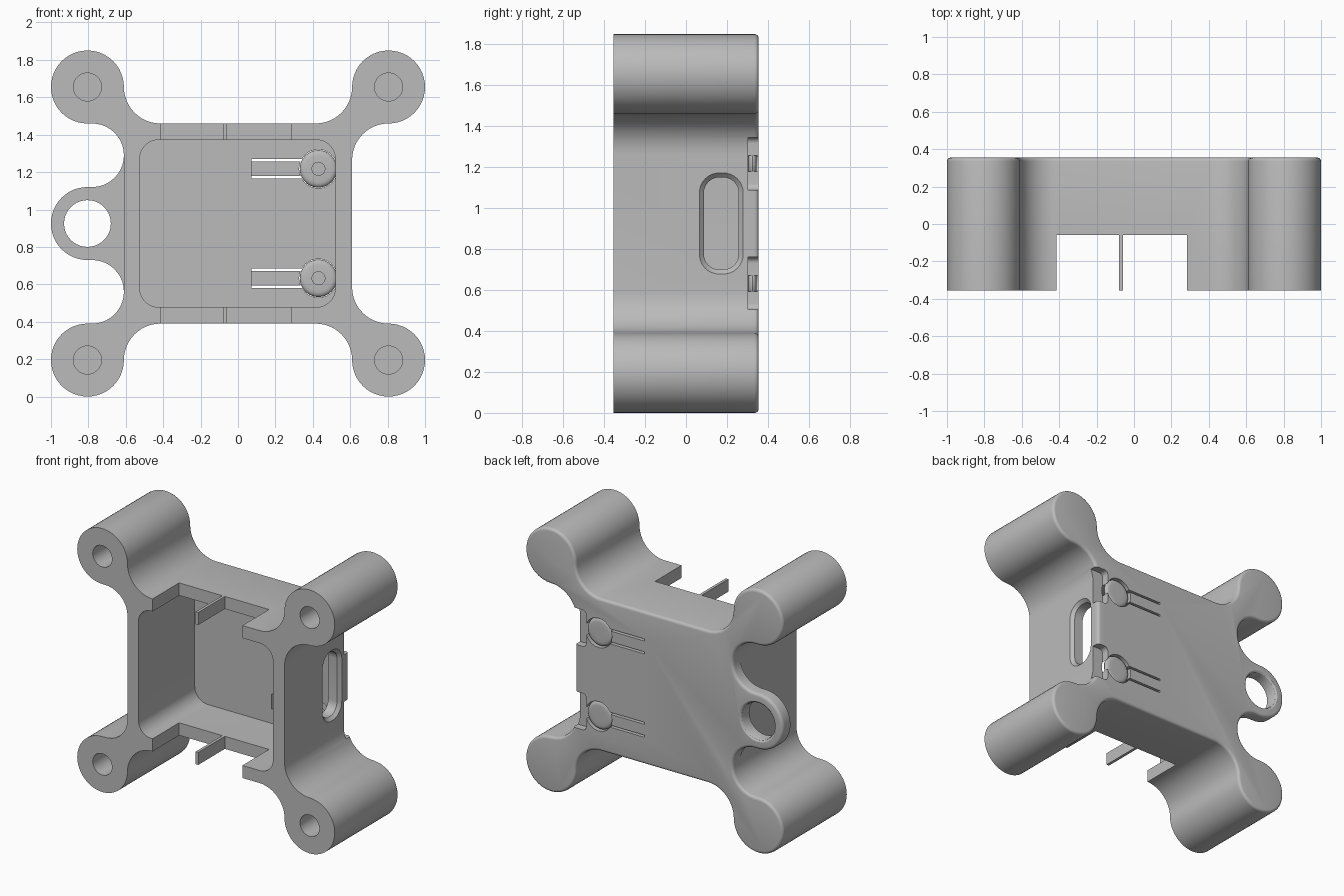
import bpy, bmesh
from math import cos, sin, radians, pi

cube = bpy.data.objects.get("Cube")
if cube:
    bpy.data.objects.remove(cube, do_unlink=True)

grey = bpy.data.materials.new("plain grey")
grey.use_nodes = True
grey.diffuse_color = (0.5, 0.5, 0.5, 1)
grey.node_tree.nodes["Principled BSDF"].inputs["Base Color"].default_value = (0.5, 0.5, 0.5, 1)

MID = 0.925      # height of the centre line
FRONT, BACK = -0.355, 0.355
R = 0.195        # post radius
PX, PZ = 0.805, 0.73   # post centres, measured from the centre line
FLOOR = 0.27     # inner face of the back wall


def arc(cx, cz, r, a0, a1, n):
    steps = [radians(a0 + (a1 - a0) * i / n) for i in range(n + 1)]
    return [(cx + r * cos(a), cz + r * sin(a)) for a in steps]


def rounded_rect(cx, cz, hw, hh, r, n=8):
    corners = [(1, 1), (-1, 1), (-1, -1), (1, -1)]
    pts = []
    for k, (sx, sz) in enumerate(corners):
        pts += arc(cx + sx * (hw - r), cz + sz * (hh - r), r, 90 * k, 90 * k + 90, n)
    return pts


def loft(name, rings, back_bevel=0):
    """Skin closed rings of equal length and cap both ends."""
    bm = bmesh.new()
    loops = [[bm.verts.new(p) for p in ring] for ring in rings]
    n = len(loops[0])
    for a, b in zip(loops, loops[1:]):
        for i in range(n):
            bm.faces.new((a[i], a[(i + 1) % n], b[(i + 1) % n], b[i]))
    bm.faces.new(loops[0])
    cap = bm.faces.new(loops[-1])
    bmesh.ops.recalc_face_normals(bm, faces=bm.faces)
    if back_bevel:
        bmesh.ops.bevel(bm, geom=list(cap.edges), offset=back_bevel, segments=4,
                        profile=0.5, affect='EDGES')
    mesh = bpy.data.meshes.new(name)
    bm.to_mesh(mesh)
    bm.free()
    mesh.materials.append(grey)
    ob = bpy.data.objects.new(name, mesh)
    bpy.context.collection.objects.link(ob)
    return ob


def prism(name, pts, y0, y1, bevel=0):
    return loft(name, [[(x, y, z) for x, z in pts] for y in (y0, y1)], bevel)


def box(name, x0, x1, y0, y1, z0, z1):
    return prism(name, [(x0, z0), (x1, z0), (x1, z1), (x0, z1)], y0, y1)


def lathe(name, cx, cz, profile, n=40):
    """Turn (radius, y) pairs about an axis running front to back."""
    return loft(name, [[(x, y, z) for x, z in arc(cx, cz, r, 0, 360 - 360 / n, n - 1)]
                       for r, y in profile])


def smooth(ob):
    bpy.ops.object.select_all(action='DESELECT')
    ob.select_set(True)
    bpy.context.view_layer.objects.active = ob
    bpy.ops.object.shade_smooth_by_angle(angle=radians(32))


# Outline: upper half from right to left, then mirrored below
FX = PX - 2 * R
half = arc(PX, PZ - 2 * R, R, 180, 90, 12)
half += arc(PX, PZ, R, -90, 180, 36)
half += arc(FX, PZ, R, 0, -90, 12)
half += arc(-FX, PZ, R, -90, -180, 12)
half += arc(-PX, PZ, R, 0, 270, 36)
half += arc(-0.78, 0.365, 0.17, 90, -90, 20)
half += arc(-PX, 0, R, 90, 180, 12)
path = half + [(x, -z) for x, z in reversed(half)]
outline = []
for x, z in path:
    if not outline or abs(x - outline[-1][0]) + abs(z - outline[-1][1]) > 0.001:
        outline.append((x, z))
body = prism("housing", [(x, z + MID) for x, z in outline], FRONT, BACK, 0.02)

# Main cavity, and the space in front of the thin ring lug
cutters = [
    prism("cavity_cutter", rounded_rect(-0.0025, MID, 0.5225, 0.447, 0.1), -0.5, FLOOR),
    box("lug_cutter", -1.1, -0.61, -0.5, FLOOR, MID - 0.365, MID + 0.365),
    lathe("lug_hole_cutter", -PX, MID,
          [(0.125, 0.1), (0.125, 0.334), (0.131, 0.348), (0.146, 0.358), (0.146, 0.4)]),
]

# Blind screw holes in the posts
for sx in (-1, 1):
    for sz in (-1, 1):
        cutters.append(lathe("screw_hole_cutter", sx * PX, MID + sz * PZ,
                             [(0.075, -0.5), (0.075, 0.2)]))

# Openings in the top and bottom walls, leaving a thin prong between them
for x0, x1 in ((-0.415, -0.08), (-0.06, 0.283)):
    cutters.append(box("wall_opening_cutter", x0, x1, -0.5, -0.06, -0.1, 2))

# Chamfered port through the side wall
port = []
for x, grow in ((0.48, 0), (0.588, 0), (0.611, 0.023), (0.65, 0.023)):
    port.append([(x, y, z) for y, z in
                 rounded_rect(0.1725, MID, 0.085 + grow, 0.225 + grow, 0.075 + grow)])
cutters.append(loft("port_cutter", port))

# Spring arms: pocket, two slits, button hole and edge notch
BX = 0.43
for sz in (-1, 1):
    bz = MID + sz * 0.2925
    cutters.append(box("arm_pocket_cutter", 0.073, BX, 0.2, 0.3, bz - 0.0525, bz + 0.0525))
    for s in (-1, 1):
        z0, z1 = sorted((bz + s * 0.038, bz + s * 0.0525))
        cutters.append(box("slit_cutter", 0.073, BX, 0.25, 0.5, z0, z1))
    cutters.append(lathe("button_hole_cutter", BX, bz, [(0.103, 0.262), (0.103, 0.5)]))
    cutters.append(prism("notch_cutter", rounded_rect(0.63, bz, 0.105, 0.128, 0.03),
                         0.302, 0.5))

    # Rounded push button with a small nub inside
    bevel = [(0.07 + 0.03 * sin(a * pi / 8), 0.325 - 0.02 * cos(a * pi / 8)) for a in range(9)]
    smooth(lathe("upper_button" if sz > 0 else "lower_button", BX, bz,
                 [(0.037, 0.285), (0.037, 0.304)] + bevel + [(0.037, 0.345)]))

# Carve the housing
bpy.context.view_layer.objects.active = body
for cutter in cutters:
    cutter.hide_render = True
    mod = body.modifiers.new("cut", 'BOOLEAN')
    mod.operation, mod.solver, mod.object = 'DIFFERENCE', 'EXACT', cutter
    bpy.ops.object.modifier_apply(modifier=mod.name)
    bpy.data.objects.remove(cutter, do_unlink=True)
smooth(body)
